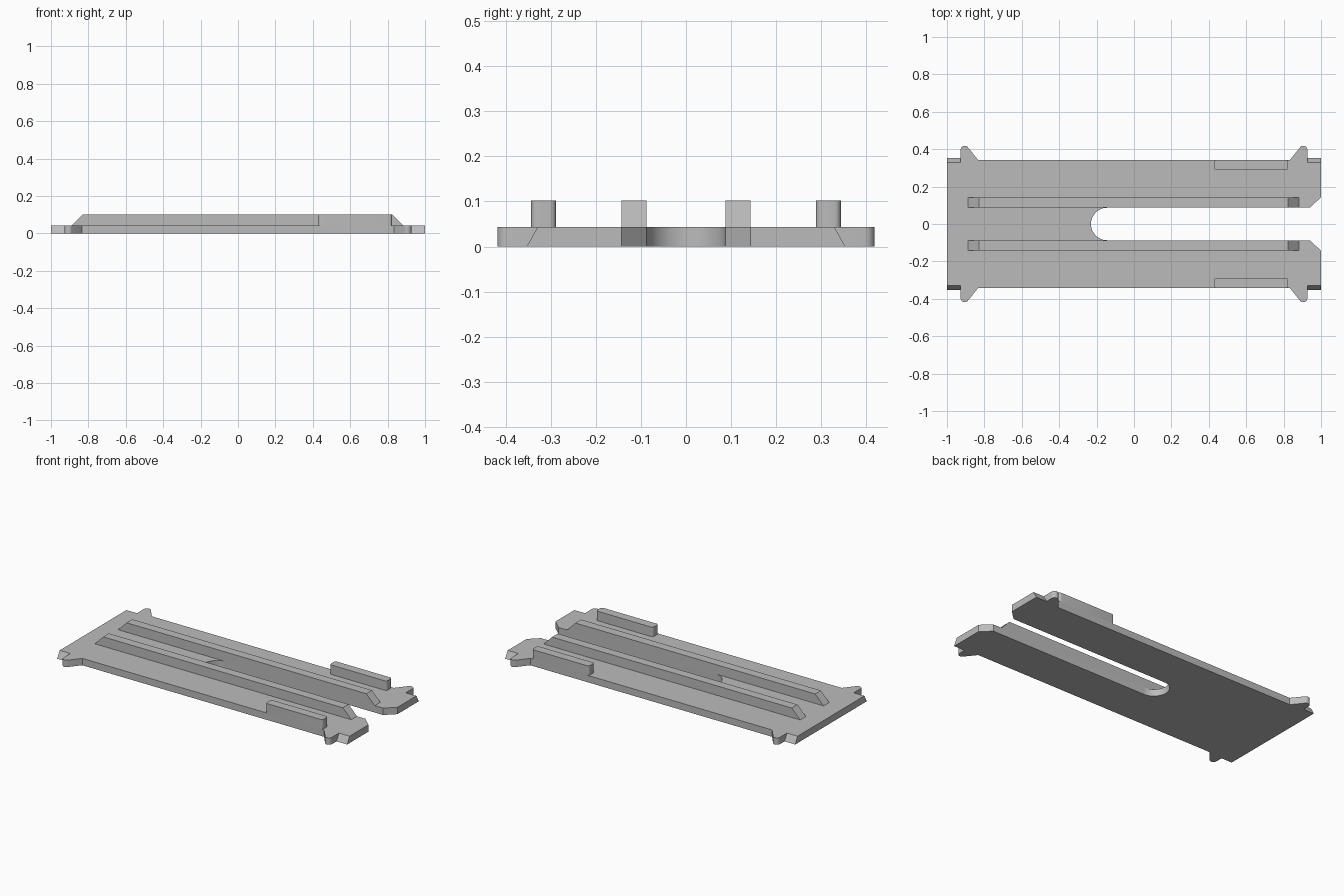
import bpy
import math

cube = bpy.data.objects.get("Cube")
if cube:
    bpy.data.objects.remove(cube, do_unlink=True)

PLATE_TOP = 0.043
RIB_TOP = 0.102

grey = bpy.data.materials.new("plain grey")
grey.use_nodes = True
grey.diffuse_color = (0.5, 0.5, 0.5, 1)
grey.node_tree.nodes["Principled BSDF"].inputs["Base Color"].default_value = (0.5, 0.5, 0.5, 1)


def loft(name, lower, upper):
    """Solid between two matching counter-clockwise loops."""
    n = len(lower)
    faces = [tuple(reversed(range(n))), tuple(range(n, 2 * n))]
    faces += [(i, (i + 1) % n, n + (i + 1) % n, n + i) for i in range(n)]
    mesh = bpy.data.meshes.new(name)
    mesh.from_pydata(lower + upper, [], faces)
    mesh.materials.append(grey)
    obj = bpy.data.objects.new(name, mesh)
    bpy.context.collection.objects.link(obj)
    bpy.ops.object.select_all(action="DESELECT")
    obj.select_set(True)
    bpy.context.view_layer.objects.active = obj
    bpy.ops.object.shade_smooth_by_angle(angle=math.radians(30))
    return obj


def arc(cx, cy, r, start, end, steps):
    angles = [math.radians(start + (end - start) * i / steps) for i in range(steps + 1)]
    return [(cx + r * math.cos(a), cy + r * math.sin(a)) for a in angles]


def box_loop(x0, x1, y0, y1, z):
    return [(x0, y0, z), (x1, y0, z), (x1, y1, z), (x0, y1, z)]


def plate_loop(z, end_y):
    """Forked plate outline; end_y is the half width at the slanted end tabs."""
    ear = arc(0.905, 0.396, 0.022, 0, 135, 8)
    half = [(0.94, 0.087), (1, 0.143), (1, end_y), (0.927, end_y)]
    half += ear + [(0.834, 0.343), (-0.834, 0.343)]
    half += [(-x, y) for x, y in reversed(ear)]
    half += [(-0.927, end_y), (-1, end_y)]
    slot = arc(-0.143, 0, 0.087, 270, 90, 32)
    outline = half + [(x, -y) for x, y in reversed(half)] + slot
    return [(x, y, z) for x, y in outline]


# Base plate with a round-ended slot, four ears and slanted end tabs
loft("base_plate", plate_loop(0, 0.353), plate_loop(PLATE_TOP, 0.329))

for side, s in (("left", 1), ("right", -1)):
    # Long guide rail with sloped ends beside the slot
    y0, y1 = sorted((s * 0.087, s * 0.143))
    loft(f"guide_rail_{side}",
         box_loop(-0.888, 0.882, y0, y1, PLATE_TOP),
         box_loop(-0.83, 0.824, y0, y1, RIB_TOP))

    # Short rounded rib along the outer edge
    r = 0.014
    y0, y1 = sorted((s * 0.288, s * 0.343))
    corners = ((0.823, y0, -90), (0.823, y1, 0), (0.43, y1, 90), (0.43, y0, 180))
    loop = []
    for x, y, a in corners:
        cx = x - r if x > 0.6 else x + r
        cy = y + r if y == y0 else y - r
        loop += arc(cx, cy, r, a, a + 90, 6)
    loft(f"edge_rib_{side}",
         [(x, y, PLATE_TOP) for x, y in loop],
         [(x, y, RIB_TOP) for x, y in loop])
